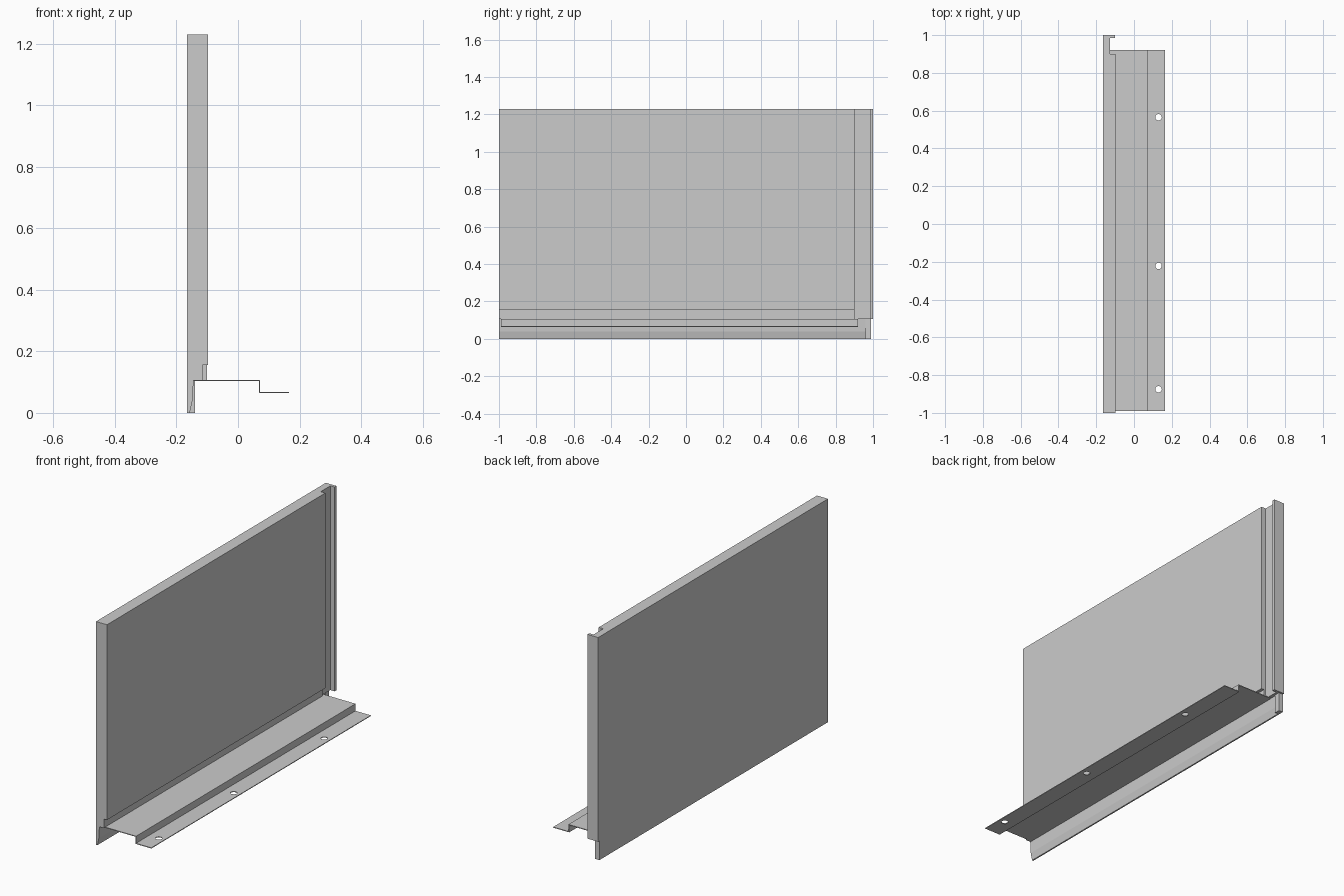
import bpy, bmesh
from mathutils import Vector

if "Cube" in bpy.data.objects:
    bpy.data.objects.remove(bpy.data.objects["Cube"])


def prism(name, pts, axis, lo, hi):
    """Extrude a closed profile: (x, y) points along Z or (x, z) points along Y."""
    def place(p, t):
        return (p[0], p[1], t) if axis == 'Z' else (p[0], t, p[1])
    bm = bmesh.new()
    face = bm.faces.new([bm.verts.new(place(p, lo)) for p in pts])
    ext = bmesh.ops.extrude_face_region(bm, geom=[face])
    move = Vector((0, 0, hi - lo)) if axis == 'Z' else Vector((0, hi - lo, 0))
    bmesh.ops.translate(bm, vec=move,
                        verts=[g for g in ext['geom'] if isinstance(g, bmesh.types.BMVert)])
    bmesh.ops.recalc_face_normals(bm, faces=bm.faces)
    me = bpy.data.meshes.new(name)
    bm.to_mesh(me)
    bm.free()
    ob = bpy.data.objects.new(name, me)
    bpy.context.collection.objects.link(ob)
    return ob


def rect(x0, x1, a0, a1):
    return [(x0, a0), (x1, a0), (x1, a1), (x0, a1)]


def apply_boolean(target, tool, operation):
    mod = target.modifiers.new(operation, 'BOOLEAN')
    mod.operation, mod.object, mod.solver = operation, tool, 'EXACT'
    bpy.context.view_layer.objects.active = target
    bpy.ops.object.modifier_apply(modifier=mod.name)
    bpy.data.objects.remove(tool)


# Upright panel, with the vertical groove and hooked edge at its back end
panel = prism("upright_panel",
              [(-.165, -1), (-.098, -1), (-.098, .9), (-.126, .9),
               (-.126, .984), (-.1, .984), (-.1, 1), (-.165, 1)], 'Z', .105, 1.23)

# Relief along the foot of the panel
apply_boolean(panel, prism("foot_relief", rect(-.116, -.05, .09, .155), 'Y', -1.1, .9),
              'DIFFERENCE')

# Drip lip with tapered toe, and its end cap
apply_boolean(panel, prism("drip_lip",
                           [(-.165, 0), (-.157, 0), (-.148, .04), (-.144, .115), (-.165, .115)],
                           'Y', -1, .97), 'UNION')
apply_boolean(panel, prism("lip_end_cap", rect(-.165, -.139, 0, .115), 'Y', .96, .99),
              'UNION')

# Stepped sheet flange
t = .004
flange = prism("stepped_flange",
               [(-.144, .107), (.072, .107), (.072, .064 + t), (.165, .064 + t),
                (.165, .064), (.072 - t, .064), (.072 - t, .107 - t), (-.144, .107 - t)],
               'Y', -.99, .92)

# Screw holes
for y in (-.875, -.222, .565):
    bpy.ops.mesh.primitive_cylinder_add(vertices=24, radius=.017, depth=.1,
                                        location=(.13, y, .066))
    apply_boolean(flange, bpy.context.object, 'DIFFERENCE')
